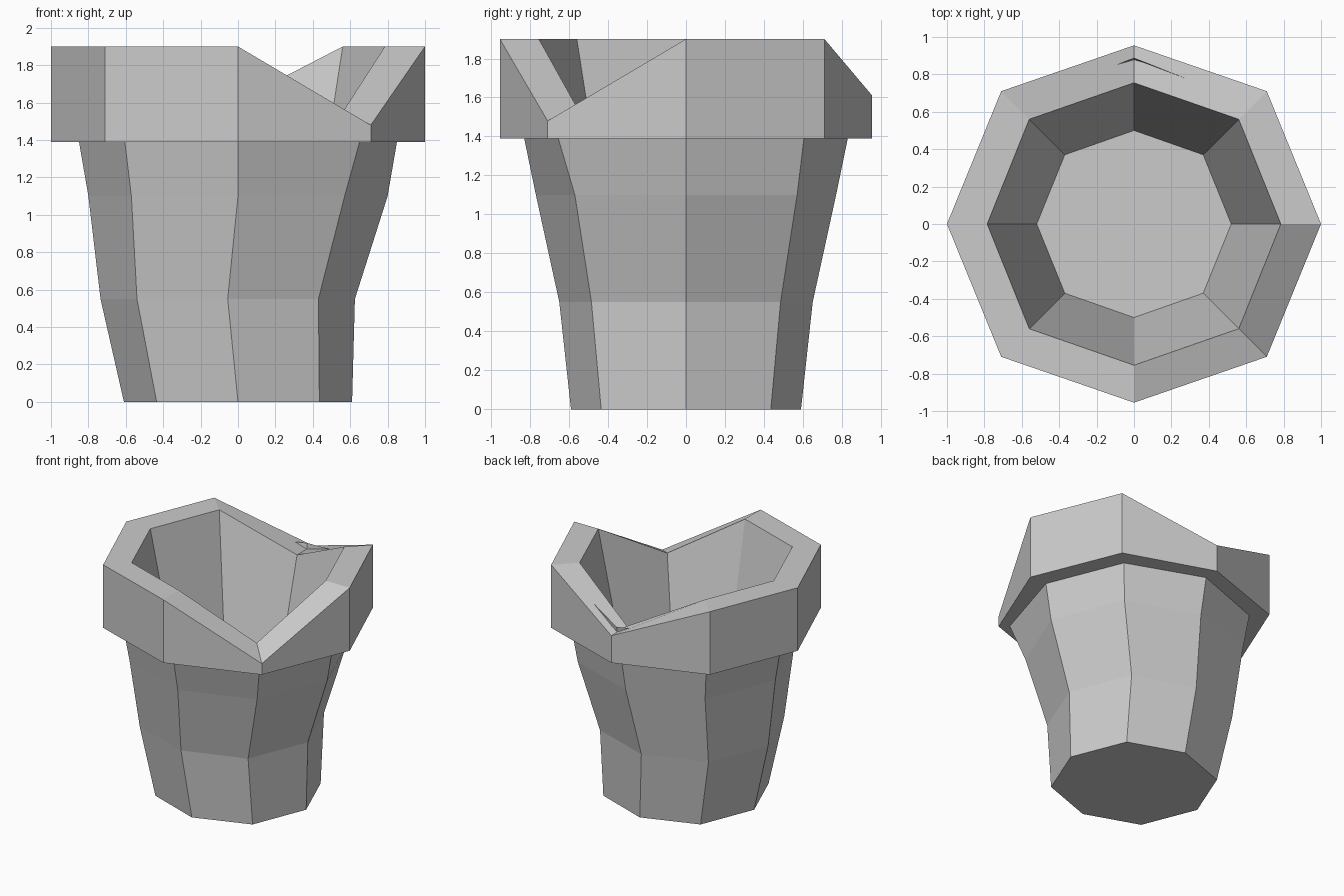
import bpy
import bmesh

cube = bpy.data.objects.get("Cube")
if cube:
    bpy.data.objects.remove(cube, do_unlink=True)

clay = bpy.data.materials.new("plain_grey")
clay.use_nodes = True
clay.diffuse_color = (0.6, 0.6, 0.6, 1)
clay.node_tree.nodes["Principled BSDF"].inputs["Base Color"].default_value = (0.6, 0.6, 0.6, 1)

# Corner order, counter-clockwise from +x; two corners are chipped
BACK, CHIP = 2, 7


def octagon(rx, ry, d, z, shift=0.0):
    """Eight corners: rx and ry on the axes, d on the diagonals."""
    pts = [(rx, 0), (d, d), (0, ry), (-d, d), (-rx, 0), (-d, -d), (0, -ry), (d, -d)]
    return [[x + shift, y, z] for x, y in pts]


def loft(name, rings, cap_first=False, cap_last=False):
    """Join successive rings with flat quads, with optional end caps."""
    bm = bmesh.new()
    loops = [[bm.verts.new(p) for p in ring] for ring in rings]
    for a, b in zip(loops, loops[1:]):
        for i in range(8):
            j = (i + 1) % 8
            bm.faces.new((a[i], a[j], b[j], b[i]))
    if cap_first:
        bm.faces.new(loops[0][::-1])
    if cap_last:
        bm.faces.new(loops[-1])
    mesh = bpy.data.meshes.new(name)
    bm.to_mesh(mesh)
    bm.free()
    mesh.materials.append(clay)
    obj = bpy.data.objects.new(name, mesh)
    bpy.context.collection.objects.link(obj)
    return obj


# Tapered, slightly bent body, running up inside the rim
collar = octagon(0.85, 0.83, 0.605, 1.39)
collar[CHIP][:2] = 0.65, -0.655
body_top = octagon(0.895, 0.888, 0.635, 1.72)
body_top[1][2] = 1.81
body_top[BACK][2] = 1.655
body_top[3][2] = 1.66
body_top[CHIP] = [0.66, -0.66, 1.44]
loft("pot_body", [
    octagon(0.61, 0.59, 0.435, 0),
    octagon(0.68, 0.65, 0.485, 0.55, -0.055),
    octagon(0.80, 0.77, 0.57, 1.1),
    collar,
    body_top,
], cap_first=True)

# Thick chipped rim with the hollow inside and its floor
outer_top = octagon(1.0, 0.955, 0.71, 1.9)
outer_top[BACK][2] = 1.61
outer_top[CHIP][2] = 1.48
inner_top = octagon(0.785, 0.755, 0.56, 1.9)
inner_top[BACK][2] = 1.61
inner_top[CHIP][2] = 1.55
loft("chipped_rim_and_hollow", [
    octagon(0.8, 0.78, 0.57, 1.39),
    octagon(1.0, 0.955, 0.71, 1.39),
    outer_top,
    inner_top,
    octagon(0.52, 0.5, 0.37, 0.68),
], cap_last=True)
